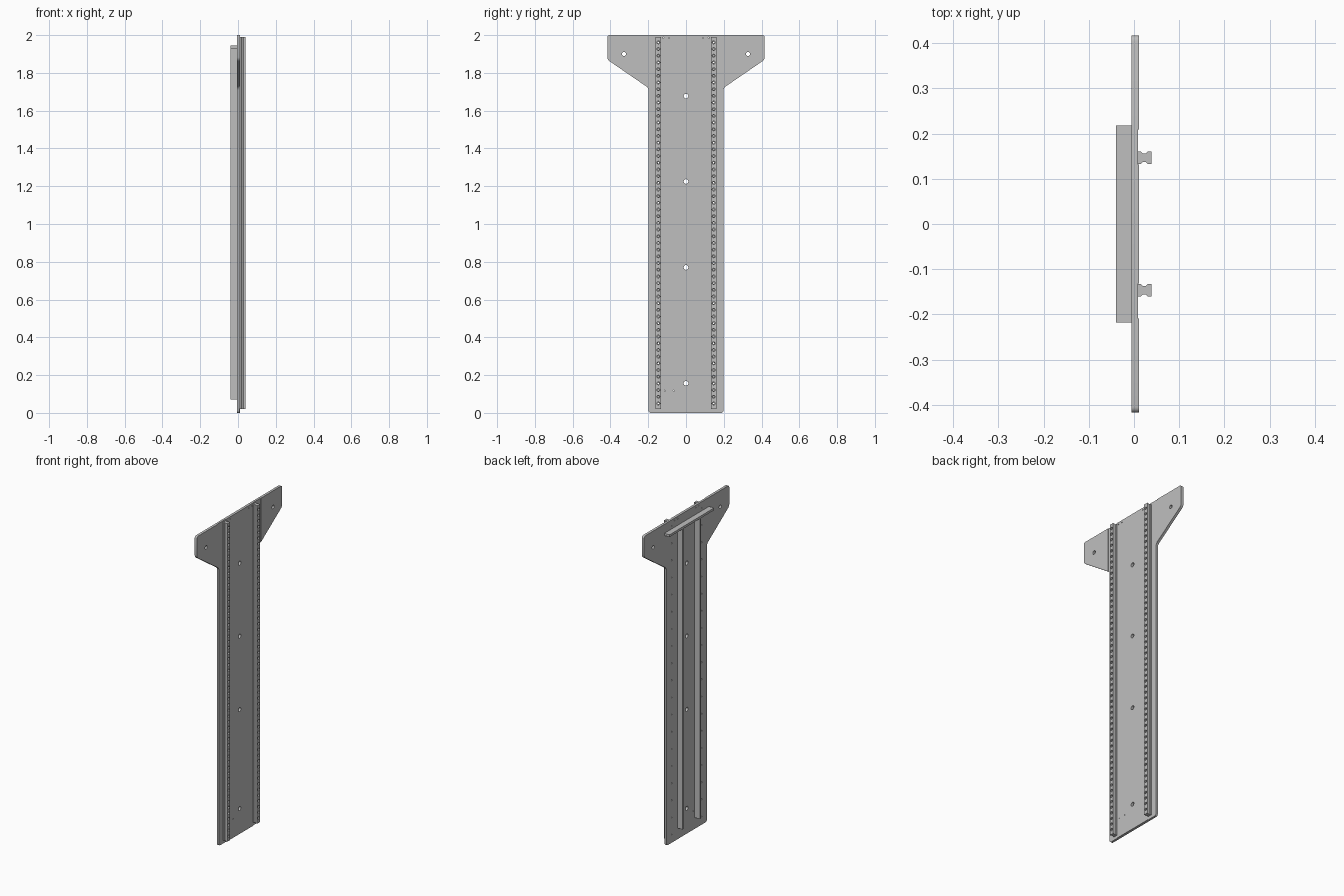
import bpy, bmesh
from math import pi
from mathutils import Matrix, Vector

cube = bpy.data.objects.get("Cube")
if cube:
    bpy.data.objects.remove(cube, do_unlink=True)

grey = bpy.data.materials.new("plain grey metal")
grey.use_nodes = True
colour = (0.52, 0.52, 0.52, 1)
grey.diffuse_color = colour
grey.node_tree.nodes["Principled BSDF"].inputs["Base Color"].default_value = colour

# Main dimensions
BACK, SEAT, FACE = -0.005, 0.0085, 0.011   # plate back, rail seat, plate face
RIB, TOP = -0.04, 0.039                    # outermost depth on each side
RAIL_Y, RAIL_LOW, RAIL_HIGH = 0.1465, 0.02, 1.99
PITCH, COUNT = 0.0354, 55


def finish(bm, name):
    bmesh.ops.recalc_face_normals(bm, faces=bm.faces)
    mesh = bpy.data.meshes.new(name)
    bm.to_mesh(mesh)
    bm.free()
    mesh.materials.append(grey)
    obj = bpy.data.objects.new(name, mesh)
    bpy.context.collection.objects.link(obj)
    return obj


def extrude_outline(name, points, direction, radius=0.0):
    """Flat outline, optionally with rounded corners, pushed along a direction."""
    bm = bmesh.new()
    bm.faces.new([bm.verts.new(p) for p in points])
    if radius:
        bmesh.ops.bevel(bm, geom=bm.verts[:], offset=radius, segments=4,
                        profile=0.5, affect='VERTICES')
    out = bmesh.ops.extrude_face_region(bm, geom=bm.faces[:])
    verts = [g for g in out["geom"] if isinstance(g, bmesh.types.BMVert)]
    bmesh.ops.translate(bm, verts=verts, vec=Vector(direction))
    return finish(bm, name)


def add_box(bm, low, high):
    low, high = Vector(low), Vector(high)
    matrix = Matrix.Translation((low + high) / 2) @ Matrix.Diagonal((high - low).to_4d())
    matrix[3][3] = 1
    bmesh.ops.create_cube(bm, size=1, matrix=matrix)


def box(name, low, high):
    bm = bmesh.new()
    add_box(bm, low, high)
    return finish(bm, name)


def drill(name, holes, x0, x1, sides=16):
    """Cutter made of cylinders along x; holes are (y, z, radius)."""
    bm = bmesh.new()
    for y, z, r in holes:
        matrix = Matrix.Translation(((x0 + x1) / 2, y, z)) @ Matrix.Rotation(pi / 2, 4, 'Y')
        bmesh.ops.create_cone(bm, cap_ends=True, segments=sides, radius1=r,
                              radius2=r, depth=x1 - x0, matrix=matrix)
    return finish(bm, name)


def cut(obj, cutter):
    mod = obj.modifiers.new("cut", 'BOOLEAN')
    mod.operation, mod.solver, mod.object = 'DIFFERENCE', 'EXACT', cutter
    bpy.context.view_layer.objects.active = obj
    bpy.ops.object.modifier_apply(modifier=mod.name)
    bpy.data.objects.remove(cutter, do_unlink=True)


# Back plate with two flared arms at the top
half = [(0.198, 0), (0.198, 1.72), (0.4165, 1.87), (0.4165, 2)]
outline = half + [(-y, z) for y, z in reversed(half)]
plate = extrude_outline("back_plate", [(BACK, y, z) for y, z in outline],
                        (FACE - BACK, 0, 0), 0.012)

# Shallow seats for the rails
bm = bmesh.new()
for s in (-1, 1):
    a, b = sorted((s * 0.132, s * 0.209))
    add_box(bm, (SEAT, a, -0.1), (0.1, b, 2.1))
cut(plate, finish(bm, "seat_cutter"))

# Mounting holes, pin holes and rail screw holes through the plate
holes = [(0, z, 0.0125) for z in (0.157, 0.77, 1.225, 1.677)]
holes += [(y, 0.117, 0.003) for y in (-0.112, -0.065)]
first = RAIL_LOW + 0.03
for s in (-1, 1):
    holes += [(s * 0.328, 1.9, 0.011)]
    holes += [(s * y, 1.986, 0.003) for y in (0.09, 0.12)]
    holes += [(s * RAIL_Y, first + i * PITCH, 0.004) for i in range(0, COUNT, 3)]
cut(plate, drill("plate_cutter", holes, -0.1, 0.1))

# Linear rails with a waisted section and counterbored screw holes
section = [(SEAT, 0.0138), (0.015, 0.0138), (0.019, 0.0095),
           (0.026, 0.0095), (0.03, 0.0138), (TOP, 0.0138)]
section += [(x, -y) for x, y in reversed(section)]
for side, s in (("left", 1), ("right", -1)):
    y0 = s * RAIL_Y
    rail = extrude_outline(side + "_rail", [(x, y0 + y, RAIL_LOW) for x, y in section],
                           (0, 0, RAIL_HIGH - RAIL_LOW))
    for radius, depth in ((0.008, 0.024), (0.0045, -0.1)):
        bores = [(y0, first + i * PITCH, radius) for i in range(COUNT)]
        cut(rail, drill("rail_cutter", bores, depth, 0.1, 12))

# Stiffening ribs on the other face
for side, s in (("left", 1), ("right", -1)):
    y0 = s * 0.085
    box(side + "_rib", (RIB, y0 - 0.007, 0.07), (BACK, y0 + 0.007, 1.93))
box("cross_rib", (RIB, -0.218, 1.93), (BACK, 0.218, 1.944))

# Keep flat faces crisp and hole walls smooth
for obj in bpy.context.collection.objects:
    if obj.type == 'MESH' and grey.name in obj.data.materials:
        bpy.ops.object.select_all(action='DESELECT')
        obj.select_set(True)
        bpy.context.view_layer.objects.active = obj
        bpy.ops.object.shade_smooth_by_angle(angle=pi / 6)
